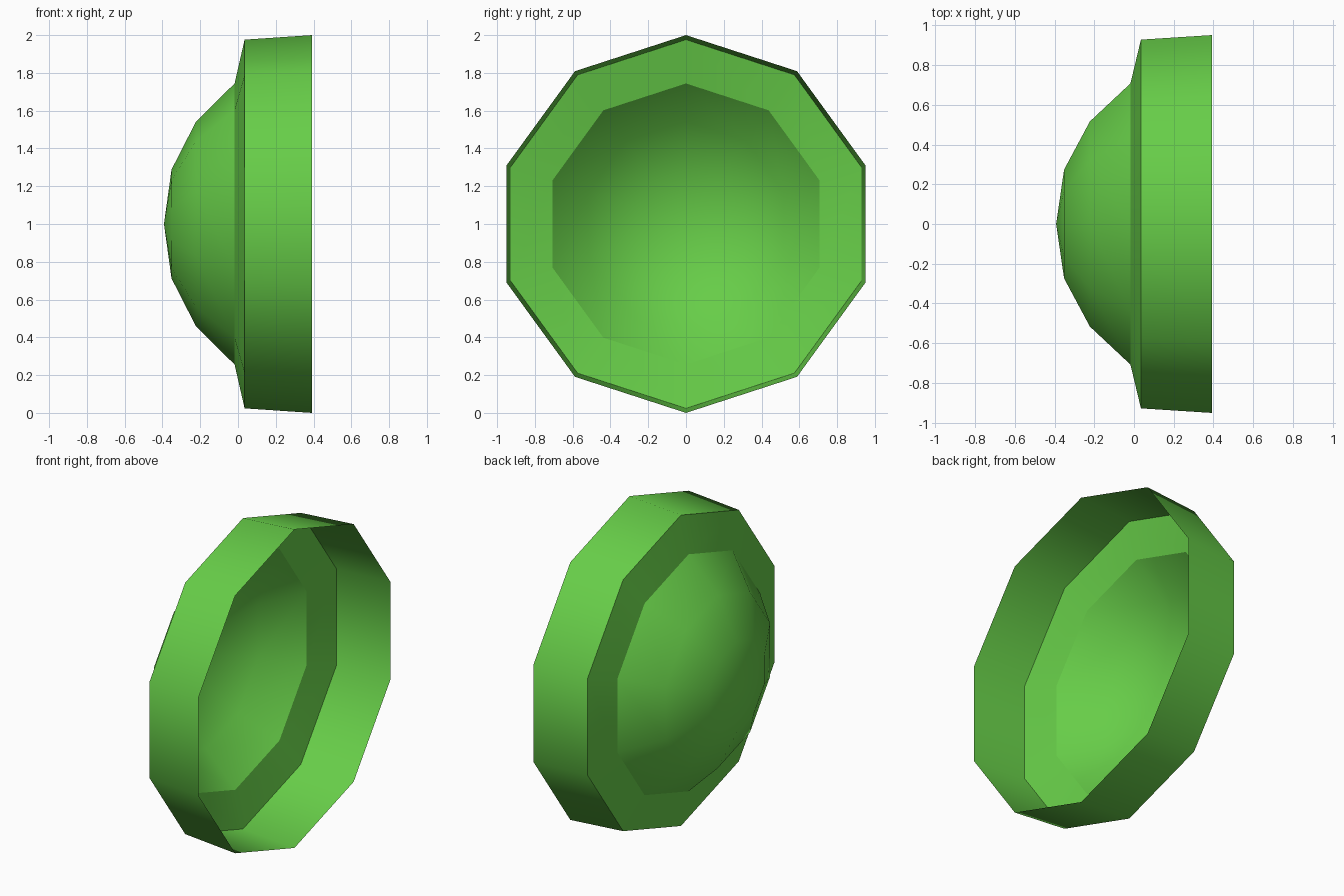
import bpy, bmesh
from math import sin, cos, tau

cube = bpy.data.objects.get("Cube")
if cube:
    bpy.data.objects.remove(cube, do_unlink=True)

SIDES = 10
CENTRE_Z = 1.0

# Single green material
green = bpy.data.materials.new("leaf_green")
green.use_nodes = True
colour = (0.135, 0.61, 0.065, 1.0)
green.diffuse_color = colour
green.node_tree.nodes["Principled BSDF"].inputs["Base Color"].default_value = colour

# Profile from the open rim to the dome: (x, radius)
profile = [(0.392, 1.0), (0.035, 0.976), (-0.018, 0.744),
           (-0.222, 0.543), (-0.352, 0.288)]
APEX_X = -0.392
SHARP_RINGS = (1, 2)  # flange corner and dome foot

bm = bmesh.new()


def ring(x, r):
    return [bm.verts.new((x, r * sin(tau * i / SIDES), CENTRE_Z + r * cos(tau * i / SIDES)))
            for i in range(SIDES)]


rings = [ring(x, r) for x, r in profile]
apex = bm.verts.new((APEX_X, 0, CENTRE_Z))

# Rim band, flange and dome walls
for a, b in zip(rings, rings[1:]):
    for i in range(SIDES):
        j = (i + 1) % SIDES
        bm.faces.new((a[i], a[j], b[j], b[i]))

# Dome tip
for i in range(SIDES):
    bm.faces.new((rings[-1][i], rings[-1][(i + 1) % SIDES], apex))

# Face the normals outward and shade smoothly except at the crisp rings
bmesh.ops.recalc_face_normals(bm, faces=bm.faces)
bm.normal_update()
tip = apex.link_faces[0]
if tip.normal.x > 0:
    bmesh.ops.reverse_faces(bm, faces=bm.faces)
for f in bm.faces:
    f.smooth = True
for k in SHARP_RINGS:
    for i in range(SIDES):
        bm.edges.get((rings[k][i], rings[k][(i + 1) % SIDES])).smooth = False

mesh = bpy.data.meshes.new("domed_bowl")
bm.to_mesh(mesh)
bm.free()
mesh.materials.append(green)
bowl = bpy.data.objects.new("domed_bowl", mesh)
bpy.context.scene.collection.objects.link(bowl)
